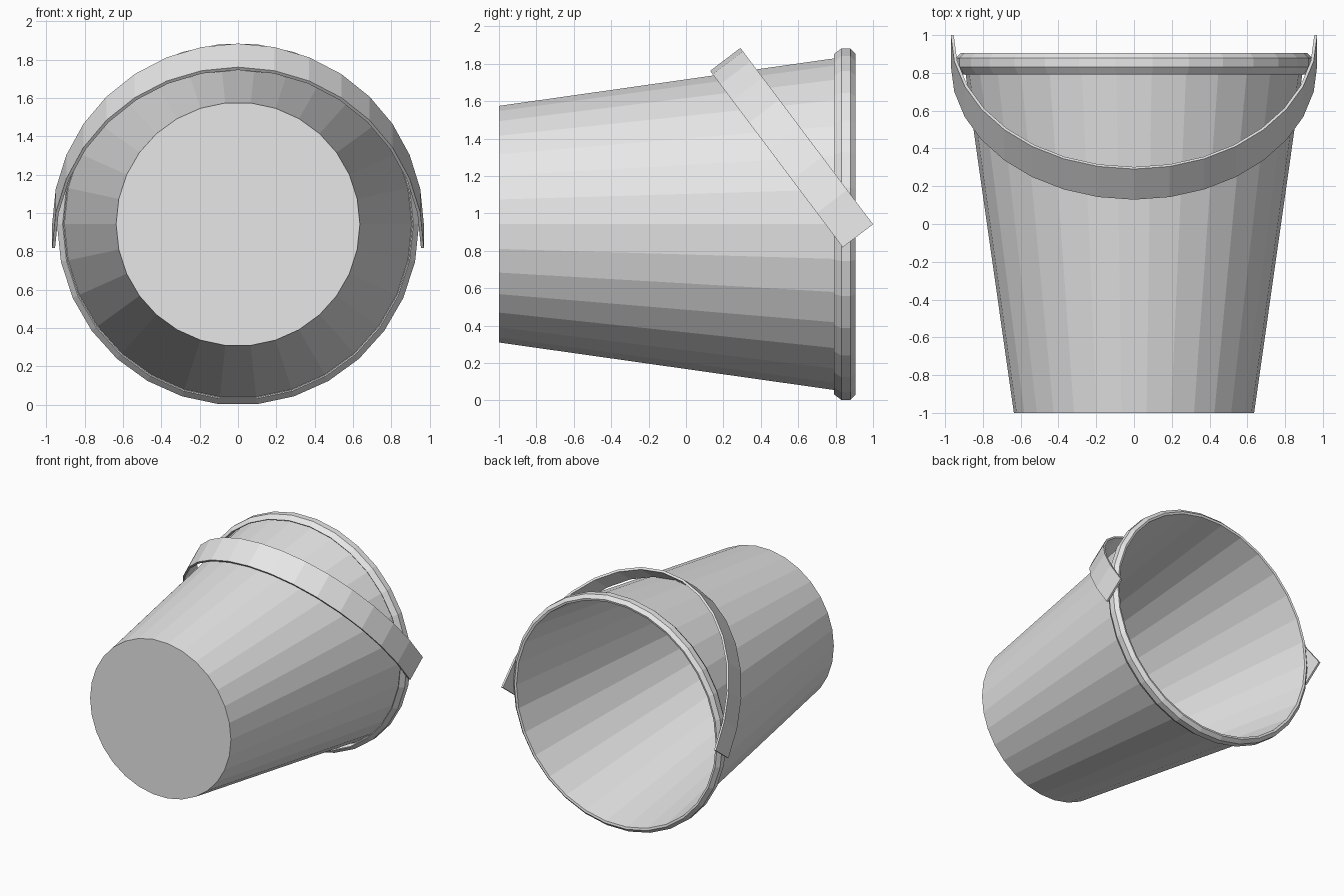
import bpy, bmesh, math
from mathutils import Vector

if "Cube" in bpy.data.objects:
    bpy.data.objects.remove(bpy.data.objects["Cube"])

SIDES = 30
AXIS_Z = 0.942

grey = bpy.data.materials.new("light_grey")
grey.diffuse_color = (0.8, 0.8, 0.8, 1)
grey.use_nodes = True
grey.node_tree.nodes["Principled BSDF"].inputs["Base Color"].default_value = grey.diffuse_color


def finish(name, bm):
    mesh = bpy.data.meshes.new(name)
    bm.to_mesh(mesh)
    bm.free()
    mesh.materials.append(grey)
    obj = bpy.data.objects.new(name, mesh)
    bpy.context.collection.objects.link(obj)
    return obj


# Bucket: a thin sheet turned around the y axis, with a rolled-over lip (radius, y)
profile = [(0.636, -1.0), (0.906, 0.896), (0.915, 0.898),
           (0.937, 0.876), (0.937, 0.833), (0.909, 0.797)]
bm = bmesh.new()
rings = []
for r, y in profile:
    ring = []
    for j in range(SIDES):
        a = math.tau * j / SIDES
        ring.append(bm.verts.new((r * math.cos(a), y, AXIS_Z + r * math.sin(a))))
    rings.append(ring)
bm.faces.new(rings[0])
for lo, hi in zip(rings, rings[1:]):
    for j in range(SIDES):
        k = (j + 1) % SIDES
        bm.faces.new((lo[j], hi[j], hi[k], lo[k]))
bucket = finish("bucket", bm)
wall = bucket.modifiers.new("wall_thickness", 'SOLIDIFY')
wall.thickness = 0.008
wall.offset = -1

# Handle: a flat strap bent along half an ellipse, leaning towards the base
pivot = Vector((0, 0.919, 0.88))
lean = Vector((0, -0.709, 0.943))
half_width = Vector((0, 0.081, 0.0615))
STEPS = 16
bm = bmesh.new()
sections = []
for i in range(STEPS + 1):
    t = math.pi * i / STEPS
    section = []
    for scale, side in ((1, -1), (1, 1), (0.984, 1), (0.984, -1)):
        p = pivot + scale * (Vector((0.97 * math.cos(t), 0, 0)) + lean * math.sin(t))
        section.append(bm.verts.new(p + half_width * side))
    sections.append(section)
for a, b in zip(sections, sections[1:]):
    for j in range(4):
        k = (j + 1) % 4
        bm.faces.new((a[j], a[k], b[k], b[j]))
bm.faces.new(sections[0])
bm.faces.new(sections[-1])
bmesh.ops.recalc_face_normals(bm, faces=bm.faces)
finish("handle", bm)
